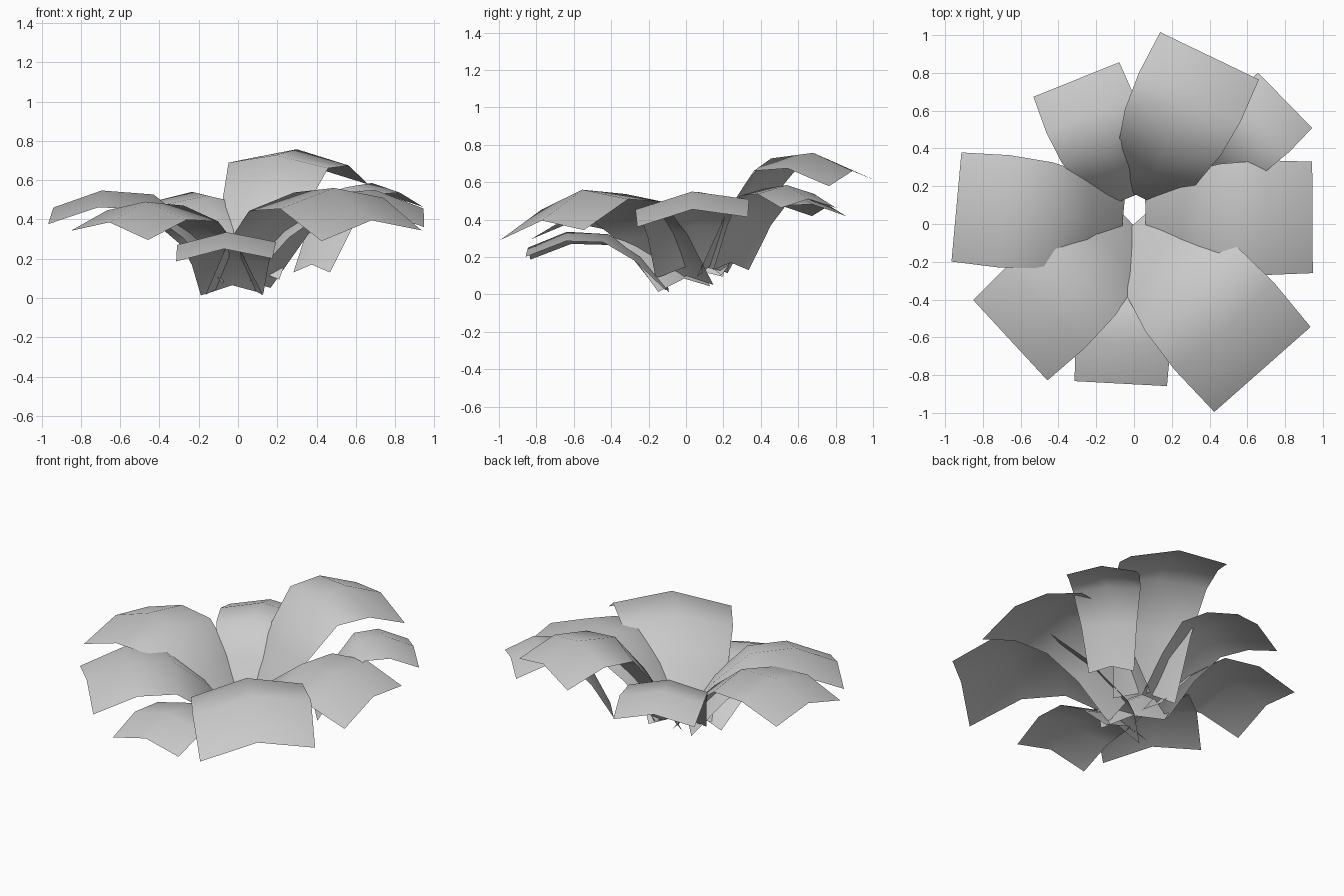
import bpy
import bmesh
from mathutils import Vector

if "Cube" in bpy.data.objects:
    bpy.data.objects.remove(bpy.data.objects["Cube"])

# Shared leaf template: distance along leaf, rise, relative half width, edge droop per row
ROWS = [(0.0, 0.0, 0.65, 0.30), (0.18, 0.53, 0.80, 0.23), (0.42, 0.95, 0.97, 0.22),
        (0.72, 1.0, 1.03, 0.23), (1.0, None, 1.0, 0.23)]


def leaf(name, base, tip, half, z_base, z_peak, z_tip, roll):
    """Arched leaf with a raised midrib; roll lowers the clockwise side."""
    base, tip = Vector(base), Vector(tip)
    run = tip - base
    length = run.length
    out = Vector((run.x, run.y, 0)).normalized()
    side = Vector((-out.y, out.x, 0))
    up = Vector((0, 0, 1))
    prof = []
    for s, h, w, droop in ROWS:
        z = z_tip if h is None else z_base + (z_peak - z_base) * h
        prof.append((s * length, z, w * half, droop))
    bm = bmesh.new()
    rows = []
    last = len(prof) - 1
    for i, (d, z, w, droop) in enumerate(prof):
        normal = up
        if 0 < i < last:  # inner rows droop square to the midrib, ends straight down
            a, b = prof[i - 1], prof[i + 1]
            t = Vector((b[0] - a[0], b[1] - a[1])).normalized()
            normal = up * t.x - out * t.y
        mid = Vector((base.x, base.y, z)) + out * d
        row = []
        for k in (1, 0, -1):
            p = mid + side * (k * w) - normal * (abs(k) * w * droop)
            p.z += k * w * roll
            row.append(bm.verts.new(p))
        rows.append(row)
    for lo, hi in zip(rows, rows[1:]):
        for k in range(2):
            bm.faces.new((lo[k], lo[k + 1], hi[k + 1], hi[k]))
    mesh = bpy.data.meshes.new(name)
    bm.to_mesh(mesh)
    bm.free()
    for f in mesh.polygons:
        f.use_smooth = True
    obj = bpy.data.objects.new(name, mesh)
    bpy.context.collection.objects.link(obj)


# Rosette of leaves: base xy, tip xy, half width, base / peak / tip heights, roll
leaf("leaf_right", (0.06, 0.03), (0.945, 0.035), 0.295, 0.16, 0.55, 0.455, 0.09)
leaf("leaf_front_right", (0.0, 0.0), (0.68, -0.77), 0.34, 0.10, 0.56, 0.395, 0.08)
leaf("leaf_front", (-0.03, -0.10), (-0.07, -0.845), 0.245, 0.065, 0.335, 0.25, 0.03)
leaf("leaf_front_left", (0.0, -0.01), (-0.655, -0.615), 0.29, 0.085, 0.49, 0.385, -0.08)
leaf("leaf_left", (-0.06, 0.01), (-0.94, 0.09), 0.29, 0.14, 0.547, 0.46, -0.06)
leaf("leaf_back_left", (-0.05, 0.13), (-0.305, 0.765), 0.245, 0.15, 0.54, 0.475, 0.0)
leaf("leaf_back", (0.04, 0.14), (0.40, 0.89), 0.29, 0.16, 0.757, 0.66, 0.05)
leaf("leaf_back_right", (0.375, 0.24), (0.80, 0.655), 0.205, 0.17, 0.585, 0.51, 0.0)
